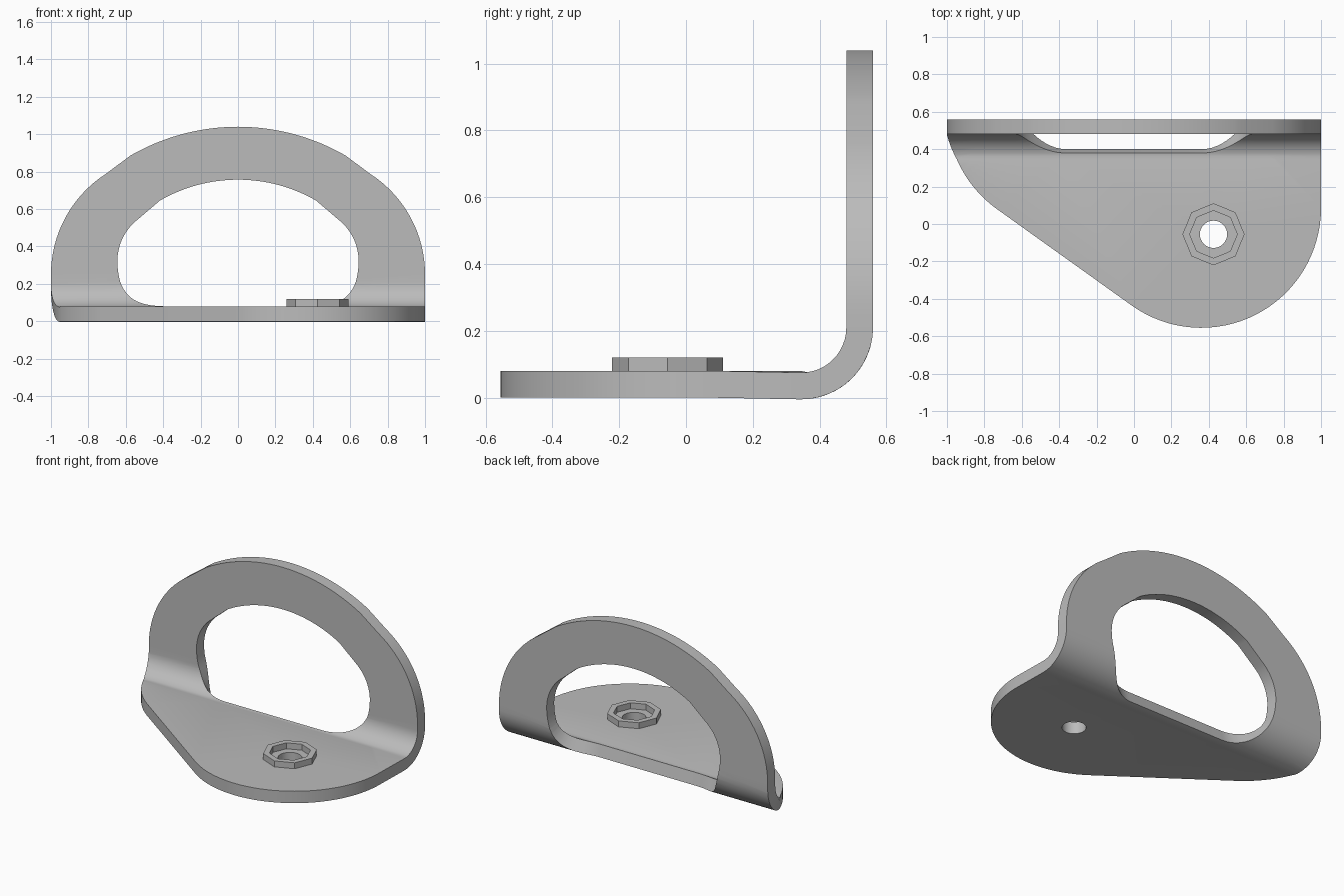
import bpy, bmesh
from math import sin, cos, pi, radians
from mathutils import Vector

cube = bpy.data.objects.get("Cube")
if cube:
    bpy.data.objects.remove(cube)

THICK = 0.08
BEND_START, BEND_CENTRE_Z, INNER_R = 0.345, 0.21, 0.135
MID_R = INNER_R + THICK / 2
BEND_LEN = MID_R * pi / 2
BEND_END = BEND_START + BEND_LEN
BOLT = (0.425, -0.055)

metal = bpy.data.materials.new("grey metal")
metal.use_nodes = True
grey = (0.5, 0.5, 0.5, 1)
metal.diffuse_color = grey
metal.node_tree.nodes["Principled BSDF"].inputs["Base Color"].default_value = grey


def arc(cx, cy, rx, ry, start, end, steps=16):
    """Points along an elliptical arc, angles in degrees."""
    angles = [radians(start + (end - start) * i / steps) for i in range(steps + 1)]
    return [(cx + rx * cos(a), cy + ry * sin(a)) for a in angles]


def circle(radius, sides):
    return arc(*BOLT, radius, radius, 0, 360, sides)[:-1]


def mirrored(half):
    return half + [(-x, y) for x, y in reversed(half) if abs(x) > 1e-5]


def sheet(loops):
    """Flat filled shape; the first loop is the border, the rest are holes."""
    bm = bmesh.new()
    for loop in loops:
        verts = [bm.verts.new((x, y, 0)) for x, y in loop]
        for a, b in zip(verts, verts[1:] + verts[:1]):
            bm.edges.new((a, b))
    bmesh.ops.triangle_fill(bm, edges=bm.edges[:], use_beauty=True, normal=(0, 0, 1))
    return bm


def thicken(bm, height):
    result = bmesh.ops.extrude_face_region(bm, geom=bm.faces[:])
    for v in result["geom"]:
        if isinstance(v, bmesh.types.BMVert):
            v.co.z += height
    bmesh.ops.recalc_face_normals(bm, faces=bm.faces[:])


def finish(bm, name):
    mesh = bpy.data.meshes.new(name)
    bm.to_mesh(mesh)
    bm.free()
    mesh.materials.append(metal)
    obj = bpy.data.objects.new(name, mesh)
    bpy.context.collection.objects.link(obj)
    bpy.ops.object.select_all(action='DESELECT')
    obj.select_set(True)
    bpy.context.view_layer.objects.active = obj
    return obj


def bend(co):
    """Fold the flat pattern up around the bend axis."""
    x, s, t = co
    if s <= BEND_START:
        return Vector((x, s, t))
    a = min((s - BEND_START) / MID_R, pi / 2)
    r = INNER_R + THICK - t
    rise = max(s - BEND_END, 0)
    return Vector((x, BEND_START + r * sin(a), BEND_CENTRE_Z - r * cos(a) + rise))


# Flat pattern of the bracket: base border, then the upright border
lift = BEND_END - BEND_CENTRE_Z
top_r = 1.15
upright_right = arc(0.36, 0.25 + lift, 0.64, 0.64, 0, 57)
crown = arc(0, 1.04 - top_r + lift, top_r, top_r, 60, 120, 24)
upright_left = [(-x, y) for x, y in reversed(upright_right)]
base_left = arc(-0.36, 0.6, 0.64, 0.64, 180, 234)
base_right = arc(0.36, 0.085, 0.64, 0.64, 234, 360, 32)
border = upright_right + crown + upright_left + base_left + base_right

# Handle opening, right half from bottom to top
opening = mirrored(
    arc(0.36, 0.73, 0.285, 0.34, -90, 0)
    + arc(0.36, 0.73, 0.285, 0.285, 0, 52)[1:]
    + arc(0, 0.757 - 0.835 + lift, 0.835, 0.835, 60, 90))

# Bent bracket
bm = sheet([border, opening, circle(0.073, 32)])
for i in range(13):
    bmesh.ops.bisect_plane(bm, geom=bm.verts[:] + bm.edges[:] + bm.faces[:],
                           plane_co=(0, BEND_START + BEND_LEN * i / 12, 0),
                           plane_no=(0, 1, 0))
thicken(bm, THICK)
for v in bm.verts:
    v.co = bend(v.co)
finish(bm, "bent_bracket")
bpy.ops.object.shade_smooth_by_angle(angle=radians(30))

# Raised octagonal collar around the bolt hole
bm = sheet([circle(0.166, 8), circle(0.127, 8)])
thicken(bm, 0.04)
finish(bm, "bolt_collar").location.z = THICK
